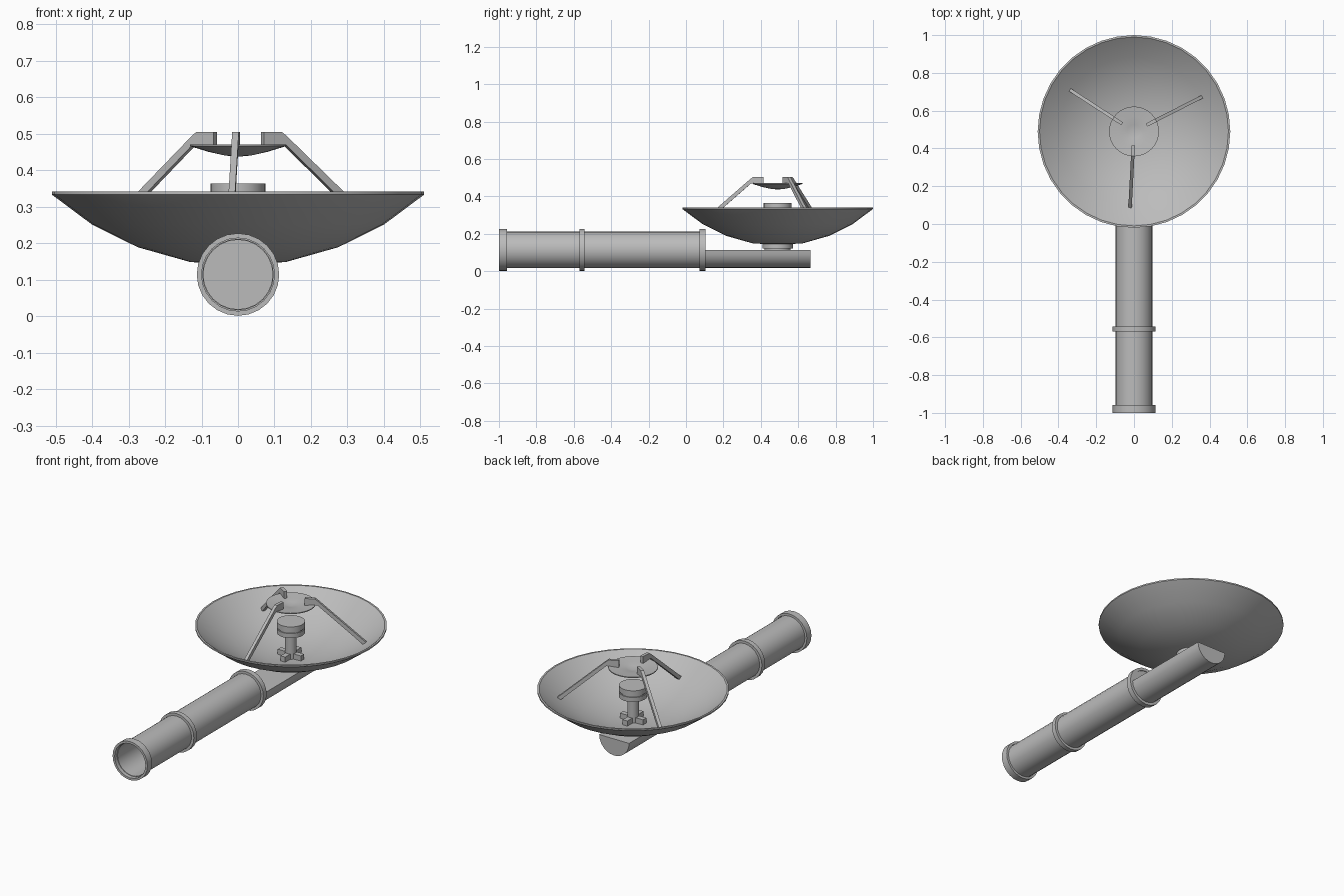
import bpy
import bmesh
from math import cos, sin, pi, radians
from mathutils import Matrix, Vector

cube = bpy.data.objects.get("Cube")
if cube:
    bpy.data.objects.remove(cube, do_unlink=True)

GREY = (0.5, 0.5, 0.5, 1.0)
metal = bpy.data.materials.new("grey_metal")
metal.use_nodes = True
metal.diffuse_color = GREY
metal.node_tree.nodes["Principled BSDF"].inputs["Base Color"].default_value = GREY

DISH = Matrix.Translation((0, 0.49, 0))
TUBE_Z = 0.114
TUBE = Matrix.Translation((0, 0, TUBE_Z)) @ Matrix.Rotation(-pi / 2, 4, "X")


def finish(name, bm, matrix):
    bmesh.ops.recalc_face_normals(bm, faces=bm.faces)
    mesh = bpy.data.meshes.new(name)
    bm.to_mesh(mesh)
    bm.free()
    mesh.transform(matrix)
    mesh.materials.append(metal)
    ob = bpy.data.objects.new(name, mesh)
    bpy.context.collection.objects.link(ob)
    bpy.ops.object.select_all(action="DESELECT")
    ob.select_set(True)
    bpy.context.view_layer.objects.active = ob
    bpy.ops.object.shade_smooth_by_angle(angle=radians(30))
    return ob


def lathe(name, profile, matrix, steps=24, closed=False):
    """Spin (radius, height) points around the local z axis."""
    bm = bmesh.new()
    vs = [bm.verts.new((r, 0, h)) for r, h in profile]
    ends = vs[1:] + vs[:1] if closed else vs[1:]
    edges = [bm.edges.new(pair) for pair in zip(vs, ends)]
    bmesh.ops.spin(bm, geom=vs + edges, cent=(0, 0, 0), axis=(0, 0, 1),
                   angle=2 * pi, steps=steps)
    bmesh.ops.remove_doubles(bm, verts=bm.verts, dist=0.0001)
    return finish(name, bm, matrix)


def prism(name, points, y0, y1, matrix=Matrix()):
    """Extrude an (x, z) outline along y."""
    bm = bmesh.new()
    face = bm.faces.new([bm.verts.new((x, y0, z)) for x, z in points])
    ext = bmesh.ops.extrude_face_region(bm, geom=[face], use_keep_orig=True)
    moved = [g for g in ext["geom"] if isinstance(g, bmesh.types.BMVert)]
    bmesh.ops.translate(bm, verts=moved, vec=Vector((0, y1 - y0, 0)))
    return finish(name, bm, matrix)


# Hollow boom, closed at the back, with three collars
lathe("boom_tube", [(0, 0.1), (0.098, 0.1), (0.098, -0.98), (0.095, -0.98),
                    (0.095, 0.09), (0, 0.09)], TUBE)
for label, y0, y1, inner in (("front", -1.0, -0.958, 0.1),
                             ("middle", -0.57, -0.542, 0.096),
                             ("rear", 0.073, 0.104, 0.096)):
    lathe(label + "_collar", [(inner, y0), (0.113, y0), (0.113, y1), (inner, y1)],
          TUBE, closed=True)

# Half-round cradle behind the boom
arc = [(0.097 * cos(a), TUBE_Z + 0.097 * sin(a))
       for a in (pi + pi * i / 12 for i in range(13))]
prism("cradle", arc, 0.1, 0.665)

# Mount between cradle and dish
lathe("dish_mount", [(0, 0.1), (0.07, 0.1), (0.07, 0.121), (0.082, 0.121),
                     (0.082, 0.152), (0, 0.152)], DISH)

# Main dish, a thin shell
lathe("main_dish", [(0, 0.144), (0.13, 0.148), (0.275, 0.189), (0.4, 0.251),
                    (0.51, 0.333), (0.51, 0.341), (0.5, 0.341), (0.395, 0.26),
                    (0.27, 0.198), (0.127, 0.157), (0, 0.153)], DISH, steps=36)

# Feed: post, grooved head and cross-shaped foot
lathe("feed_post", [(0, 0.15), (0.031, 0.15), (0.031, 0.31), (0, 0.31)], DISH)
lathe("feed_head", [(0, 0.298), (0.075, 0.298), (0.075, 0.325), (0.07, 0.325),
                    (0.07, 0.332), (0.075, 0.332), (0.075, 0.364), (0, 0.364)], DISH)
for i in range(2):
    prism("feed_foot_bar", [(-0.075, 0.152), (0.075, 0.152), (0.075, 0.185),
                            (-0.075, 0.185)], -0.015, 0.015,
          DISH @ Matrix.Rotation(i * pi / 2, 4, "Z"))

# Secondary reflector with a small central dip
lathe("secondary_reflector", [(0, 0.437), (0.035, 0.44), (0.08, 0.45),
                              (0.132, 0.466), (0.132, 0.471), (0.08, 0.465),
                              (0.035, 0.461), (0, 0.452)], DISH, steps=32)

# Three bent struts holding the secondary reflector
strut = [(0.075, 0.464), (0.075, 0.505), (0.13, 0.505), (0.145, 0.494),
         (0.412, 0.262), (0.388, 0.255), (0.142, 0.47), (0.132, 0.468)]
for i in range(3):
    prism("strut", strut, -0.009, 0.009,
          DISH @ Matrix.Rotation(radians(27 + 120 * i), 4, "Z"))
